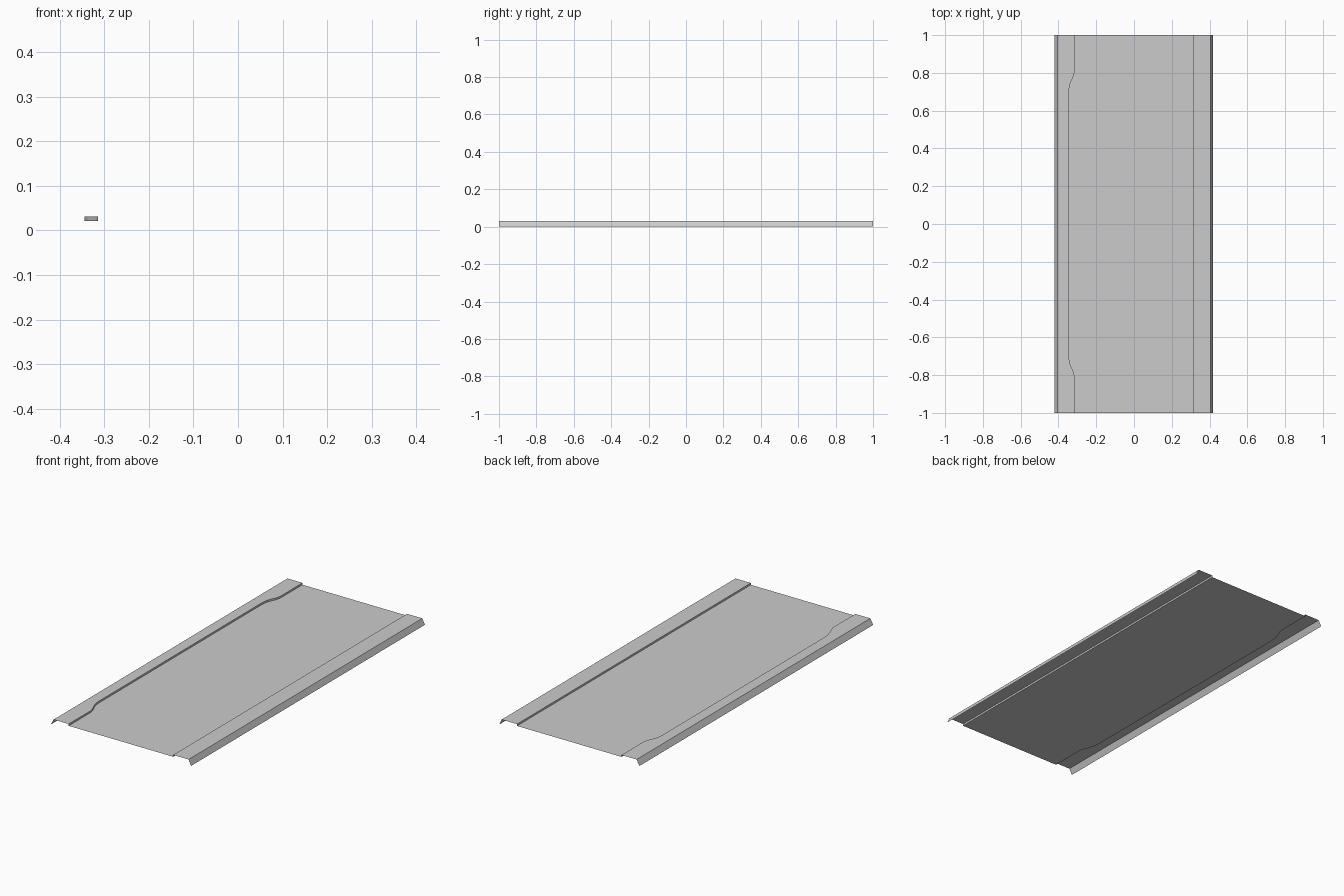
import bpy
import bmesh

if "Cube" in bpy.data.objects:
    bpy.data.objects.remove(bpy.data.objects["Cube"])

TOP, FLOOR = 0.031, 0.021

# Left step position along the length: widens in the middle (half, then mirrored)
half = [(1.0, -0.314), (0.81, -0.314), (0.785, -0.320), (0.745, -0.337),
        (0.72, -0.343), (0.695, -0.345)]
stations = [(-y, x) for y, x in half] + [(y, x) for y, x in reversed(half)]


def section(step_x):
    """Sheet cross-section: lip, flange, step, recessed floor, step, flange, lip."""
    return [(-0.421, 0), (-0.404, TOP), (step_x, TOP), (step_x, FLOOR),
            (0.312, FLOOR), (0.312, TOP), (0.404, TOP), (0.419, 0)]


# Loft the open sheet through the stations
bm = bmesh.new()
rows = [[bm.verts.new((x, y, z)) for x, z in section(sx)] for y, sx in stations]
for a, b in zip(rows, rows[1:]):
    for i in range(len(a) - 1):
        bm.faces.new((a[i], a[i + 1], b[i + 1], b[i]))

# Merge coplanar strips, keeping flat panels
bmesh.ops.dissolve_limit(bm, angle_limit=0.01, verts=bm.verts[:], edges=bm.edges[:])

mesh = bpy.data.meshes.new("recessed_panel")
bm.to_mesh(mesh)
bm.free()
panel = bpy.data.objects.new("recessed_panel", mesh)
bpy.context.collection.objects.link(panel)
